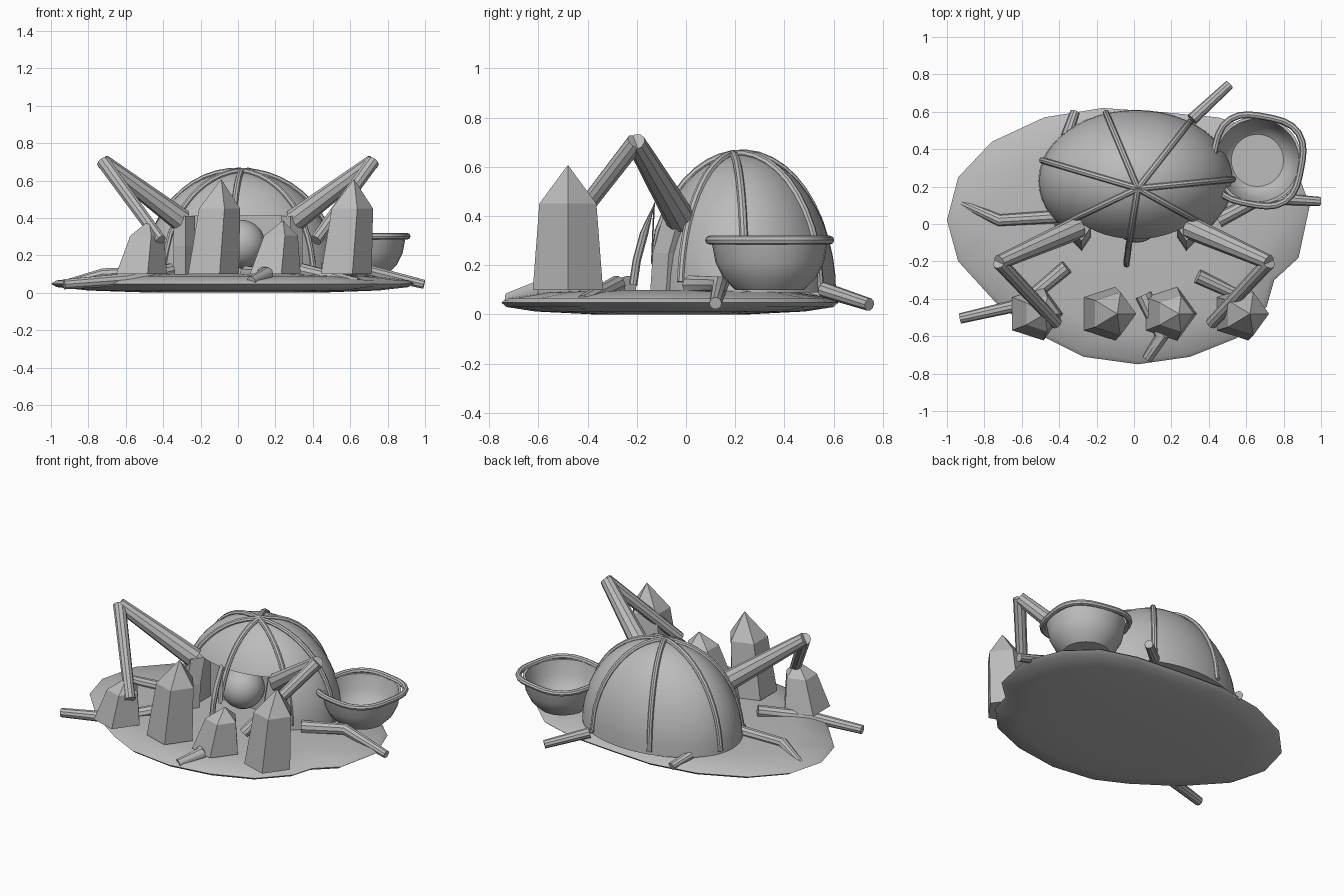
import bpy, bmesh, math
from mathutils import Vector

if "Cube" in bpy.data.objects:
    bpy.data.objects.remove(bpy.data.objects["Cube"])

GREY = (0.5, 0.5, 0.5, 1)
grey = bpy.data.materials.new("stone grey")
grey.use_nodes = True
grey.diffuse_color = GREY
grey.node_tree.nodes["Principled BSDF"].inputs["Base Color"].default_value = GREY


def finish(name, bm, smooth=True):
    bmesh.ops.recalc_face_normals(bm, faces=bm.faces)
    mesh = bpy.data.meshes.new(name)
    bm.to_mesh(mesh)
    bm.free()
    mesh.materials.append(grey)
    obj = bpy.data.objects.new(name, mesh)
    bpy.context.collection.objects.link(obj)
    if smooth:
        shade(obj)
    return obj


def shade(obj):
    bpy.ops.object.select_all(action='DESELECT')
    obj.select_set(True)
    bpy.context.view_layer.objects.active = obj
    bpy.ops.object.shade_smooth_by_angle(angle=math.radians(35))


def loft(name, rings, smooth=True, close=False):
    """Skin a list of equal-length point rings, capping the ends."""
    bm = bmesh.new()
    loops = [[bm.verts.new(p) for p in ring] for ring in rings]
    n = len(loops[0])
    pairs = list(zip(loops, loops[1:])) + ([(loops[-1], loops[0])] if close else [])
    for a, b in pairs:
        for i in range(n):
            bm.faces.new((a[i], a[(i + 1) % n], b[(i + 1) % n], b[i]))
    if not close:
        bm.faces.new(loops[0])
        bm.faces.new(loops[-1])
    return finish(name, bm, smooth)


def circle(x, y, z, r, n):
    return [(x + r * math.cos(math.tau * i / n), y + r * math.sin(math.tau * i / n), z)
            for i in range(n)]


def tube(name, points, radii, sides=10, close=False):
    """Round limb along a path with a radius at each point."""
    pts = [Vector(p) for p in points]
    rings = []
    for i, p in enumerate(pts):
        if close:
            d = pts[(i + 1) % len(pts)] - pts[i - 1]
        else:
            d = Vector()
            if i:
                d += (p - pts[i - 1]).normalized()
            if i < len(pts) - 1:
                d += (pts[i + 1] - p).normalized()
        d.normalize()
        u = d.cross(Vector((0, 0, 1)))
        u = u.normalized() if u.length > 0.05 else Vector((1, 0, 0))
        v = u.cross(d)
        r = radii[i] if isinstance(radii, list) else radii
        rings.append([p + r * (u * math.cos(math.tau * k / sides) + v * math.sin(math.tau * k / sides))
                      for k in range(sides)])
    return loft(name, rings, close=close)


# Ground slab: uneven outline, thin rim and slightly domed faces
outline = [(-1, .02), (-.94, .25), (-.76, .44), (-.48, .57), (-.17, .62), (.13, .6),
           (.45, .57), (.68, .5), (.85, .34), (.94, .1), (.88, -.18), (.75, -.3),
           (.71, -.44), (.55, -.61), (.3, -.71), (.02, -.75), (-.27, -.71),
           (-.47, -.61), (-.73, -.43), (-.94, -.2)]
layers = [(.45, 0), (.8, .012), (.97, .03), (1, .048), (.97, .066), (.75, .09), (.45, .1)]
loft("ground_slab", [[(x * s, -.06 + (y + .06) * s, z) for x, y in outline] for s, z in layers])

# Dome with a doorway recess
CX, CY, RX, RY, Z0, RZ = .01, .23, .52, .38, .09, .56
bm = bmesh.new()
bmesh.ops.create_uvsphere(bm, u_segments=48, v_segments=24, radius=1)
bmesh.ops.bisect_plane(bm, geom=bm.verts[:] + bm.edges[:] + bm.faces[:],
                       plane_co=(0, 0, 0), plane_no=(0, 0, -1), clear_outer=True)
bmesh.ops.holes_fill(bm, edges=[e for e in bm.edges if e.is_boundary], sides=0)
for v in bm.verts:
    v.co = (CX + RX * v.co.x, CY + RY * v.co.y, Z0 + RZ * v.co.z)
dome = finish("dome", bm, smooth=False)

bm = bmesh.new()
bmesh.ops.create_cube(bm, size=1)
for v in bm.verts:
    v.co = (v.co.x * .54, -.15 + v.co.y * .5, .255 + v.co.z * .31)
cutter = finish("doorway_cutter", bm, smooth=False)
cut = dome.modifiers.new("doorway", 'BOOLEAN')
cut.operation, cut.solver, cut.object = 'DIFFERENCE', 'EXACT', cutter
bpy.context.view_layer.objects.active = dome
dome.select_set(True)
bpy.ops.object.modifier_apply(modifier="doorway")
bpy.data.objects.remove(cutter)
shade(dome)

# Ball in the doorway
bm = bmesh.new()
bmesh.ops.create_uvsphere(bm, u_segments=24, v_segments=14, radius=.13)
bmesh.ops.translate(bm, verts=bm.verts, vec=(.015, .03, .26))
finish("doorway_ball", bm)

# Doorway side posts, flaring outward
for side, label in ((-1, "right"), (1, "left")):
    rings = []
    for z, shift in ((.1, 0), (.25, .01), (.41, .055)):
        corners = [(.28, -.145), (.345, -.08), (.29, -.01), (.23, -.07)]
        rings.append([(side * x, y + shift, z) for x, y in corners])
    loft(label + "_door_post", rings, smooth=False)

# Ribs from the crown of the dome to the ground
feet = [(-.49, .34), (-.15, .595), (.31, .56), (.54, .24), (.4, -.02), (-.04, -.19), (-.42, -.02)]
crown = Vector((.02, .19))
for i, foot in enumerate(feet):
    path = []
    for k in range(13):
        t = math.sin(k / 12 * math.pi / 2)
        x, y = crown.lerp(Vector(foot), t)
        d = min(((x - CX) / RX) ** 2 + ((y - CY) / RY) ** 2, 1)
        path.append((x, y, max(Z0 + RZ * math.sqrt(1 - d) + .004, .11)))
    if i == 5:
        path[-4:] = [(-.03, -.13, .44), (-.035, -.17, .33), (-.04, -.2, .22), (-.04, -.215, .12)]
    tube("dome_rib", path, .017, 8)

# Bent legs reaching over the front
for side, label in ((-1, "right"), (1, "left")):
    hip, knee, foot = [(side * x, y, z) for x, y, z in
                       ((.3, -.02, .385), (.72, -.205, .7), (.415, -.53, .28))]
    tube(label + "_upper_leg", [hip, knee], [.062, .04])
    tube(label + "_lower_leg", [knee, foot], [.038, .033])

# Bowl with a thick uneven rim
bowl = [(.14, .1), (.19, .15), (.22, .21), (.237, .3), (.222, .3), (.2, .21), (.17, .15), (.14, .125)]
loft("bowl", [circle(.66, .34, z, r, 28) for r, z in bowl])
rim = []
for k in range(32):
    a = math.tau * k / 32
    r = .25 + .014 * math.cos(4 * a - 2.4)
    rim.append((.66 + r * math.cos(a), .34 + r * math.sin(a), .302))
tube("bowl_rim", rim, .018, 8, close=True)

# Pointed five-sided crystals, leaning slightly sideways
for x, tall in ((-.53, False), (-.145, True), (.185, False), (.565, True)):
    z1, z2, r = (.45, .605, .122) if tall else (.305, .385, .1)
    rings = [circle(x, -.48, .1, .15, 5), circle(x + .035, -.48, z1, r, 5),
             circle(x + .055, -.48, z2, .002, 5)]
    loft("tall_crystal" if tall else "short_crystal", rings, smooth=False)

# Roots lying over the slab edge
roots = [
    ([(-.4, .04, .11), (-.72, .02, .1), (-.92, .11, .05)], [.035, .032, .02]),
    ([(-.36, -.23, .12), (-.6, -.43, .07), (-.93, -.505, .045)], [.038, .035, .028]),
    ([(.34, -.28, .12), (.64, -.42, .05)], [.038, .03]),
    ([(.05, -.38, .1), (.15, -.6, .1), (.07, -.72, .06)], [.045, .038, .028]),
    ([(.31, .56, .1), (.51, .745, .04)], [.032, .026]),
    ([(.45, .02, .12), (.68, .14, .12), (.995, .12, .045)], [.04, .035, .025]),
    ([(-.36, .47, .1), (-.315, .6, .06)], [.03, .025]),
]
for path, radii in roots:
    tube("root", path, radii)
